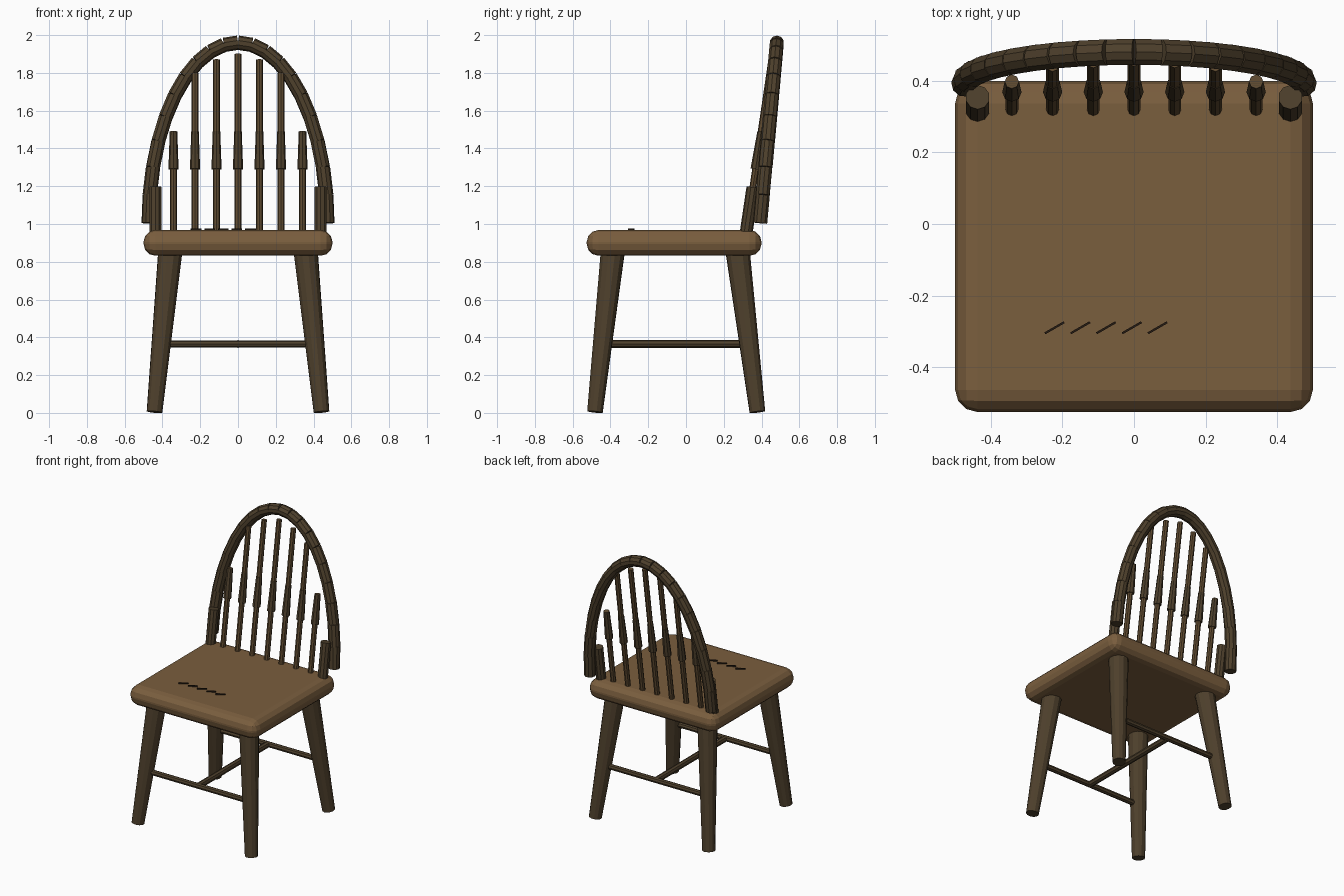
import bpy, bmesh, math
from mathutils import Vector

if "Cube" in bpy.data.objects:
    bpy.data.objects.remove(bpy.data.objects["Cube"])


def material(name, rgb):
    m = bpy.data.materials.new(name)
    m.diffuse_color = (*rgb, 1)
    m.use_nodes = True
    m.node_tree.nodes["Principled BSDF"].inputs["Base Color"].default_value = m.diffuse_color
    return m


SEAT = material("warm brown", (0.195, 0.112, 0.048))
DARK = material("dark brown", (0.076, 0.051, 0.025))
MID = material("medium brown", (0.115, 0.070, 0.030))
GROOVE = material("near black brown", (0.018, 0.011, 0.006))


def finish(bm, name, mat):
    me = bpy.data.meshes.new(name)
    bm.to_mesh(me)
    bm.free()
    me.materials.append(mat)
    ob = bpy.data.objects.new(name, me)
    bpy.context.collection.objects.link(ob)
    return ob


def rod(name, a, b, r1, r2, mat, sides=10):
    """Straight, possibly tapered rod from a to b."""
    a, b = Vector(a), Vector(b)
    d = b - a
    bm = bmesh.new()
    bmesh.ops.create_cone(bm, cap_ends=True, segments=sides,
                          radius1=r1, radius2=r2, depth=d.length)
    ob = finish(bm, name, mat)
    ob.rotation_mode = 'QUATERNION'
    ob.rotation_quaternion = d.to_track_quat('Z', 'Y')
    ob.location = (a + b) / 2
    return ob


def box(name, loc, size, mat, rot=0):
    bm = bmesh.new()
    bmesh.ops.create_cube(bm, size=1)
    bmesh.ops.scale(bm, vec=size, verts=bm.verts)
    ob = finish(bm, name, mat)
    ob.location = loc
    ob.rotation_euler.z = rot
    return ob


# Seat with rounded edges
seat = box("seat", (0, -0.063, 0.90), (1.0, 0.925, 0.136), SEAT)
bev = seat.modifiers.new("rounding", 'BEVEL')
bev.width = 0.062
bev.segments = 3

# Scratched grooves on the seat top
for i in range(5):
    box(f"seat_groove_{i + 1}", (-0.222 + 0.072 * i, -0.29, 0.972),
        (0.062, 0.006, 0.009), GROOVE, math.radians(30))

# Splayed, tapered legs
for s, side in ((-1, "left"), (1, "right")):
    rod(f"front_leg_{side}", (s * 0.442, -0.482, 0.005), (s * 0.358, -0.387, 0.86),
        0.042, 0.065, DARK, 12)
    rod(f"back_leg_{side}", (s * 0.442, 0.378, 0.005), (s * 0.358, 0.273, 0.86),
        0.042, 0.065, DARK, 12)

# Stretchers: front, back and the middle connector
rod("front_stretcher", (-0.4, -0.44, 0.365), (0.4, -0.44, 0.365), 0.019, 0.019, DARK, 8)
rod("back_stretcher", (-0.4, 0.333, 0.365), (0.4, 0.333, 0.365), 0.019, 0.019, DARK, 8)
rod("middle_stretcher", (0, -0.44, 0.365), (0, 0.333, 0.365), 0.021, 0.021, DARK, 8)

# Bow of straight segments, leaning back
N = 20
pts = []
for i in range(N + 1):
    t = math.pi * i / N
    h = math.sin(t)
    pts.append(Vector((-0.473 * math.cos(t), 0.393 + 0.088 * h, 1.005 + 0.955 * h)))
for i in range(N):
    rod(f"bow_segment_{i + 1}", pts[i], pts[i + 1], 0.038, 0.038, DARK, 10)


# Spindles follow a common lean
def lean(x, z):
    return (x, 0.318 + 0.148 * (z - 0.95), z)


tops = {0: 1.90, 1: 1.87, 2: 1.80, 3: 1.49}
for i in range(-3, 4):
    x = 0.1138 * i
    rod(f"spindle_{i + 4}", lean(x, 0.94), lean(x, tops[abs(i)]), 0.018, 0.018, MID, 8)
    rod(f"spindle_swell_{i + 4}", lean(x, 1.29), lean(x, 1.49), 0.027, 0.020, DARK, 8)

# Short outer posts
for s, side in ((-1, "left"), (1, "right")):
    rod(f"outer_post_{side}", lean(s * 0.437, 0.94), lean(s * 0.437, 1.195),
        0.034, 0.034, DARK, 10)
